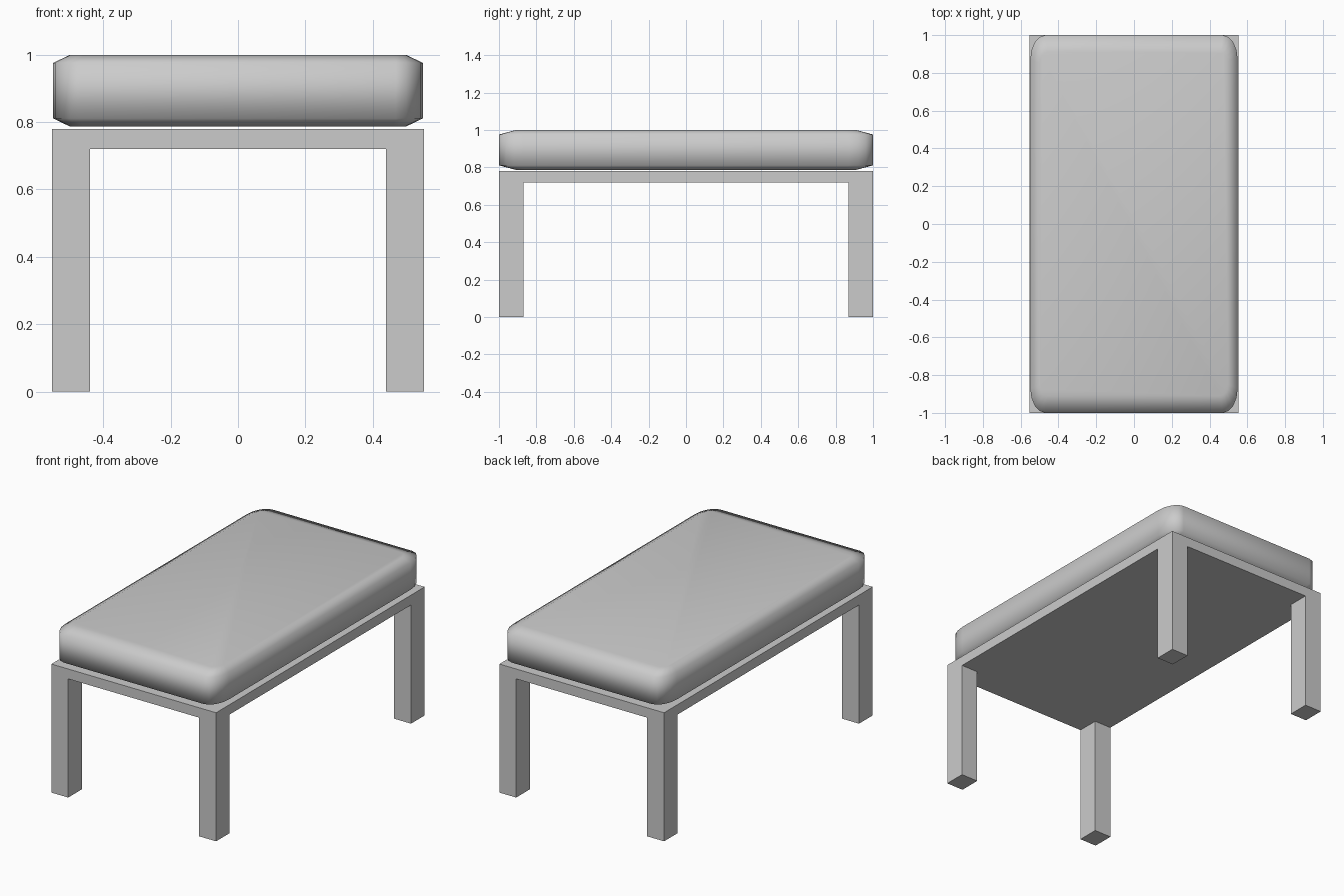
import bpy
import bmesh
from math import cos, sin, pi

if "Cube" in bpy.data.objects:
    bpy.data.objects.remove(bpy.data.objects["Cube"])

HX, HY = 0.553, 1.0


def finish(name, bm, smooth=False):
    bmesh.ops.recalc_face_normals(bm, faces=bm.faces)
    mesh = bpy.data.meshes.new(name)
    bm.to_mesh(mesh)
    bm.free()
    for p in mesh.polygons:
        p.use_smooth = smooth
    obj = bpy.data.objects.new(name, mesh)
    bpy.context.collection.objects.link(obj)
    return obj


def box(name, lo, hi):
    bm = bmesh.new()
    bmesh.ops.create_cube(bm, size=1)
    for v in bm.verts:
        v.co = [(a + b) / 2 + c * (b - a) for a, b, c in zip(lo, hi, v.co)]
    return finish(name, bm)


def rounded_ring(bm, hx, hy, rx, ry, z, segments=4):
    """Rectangle with elliptical corners, as a loop of vertices."""
    ring = []
    for k, (sx, sy) in enumerate([(1, 1), (-1, 1), (-1, -1), (1, -1)]):
        for i in range(segments + 1):
            a = (k + i / segments) * pi / 2
            ring.append(bm.verts.new((sx * (hx - rx) + rx * cos(a),
                                      sy * (hy - ry) + ry * sin(a), z)))
    return ring


# Table frame: thin slab on four square legs
box("frame_top", (-HX, -HY, 0.72), (HX, HY, 0.78))
for side, sx in (("left", -1), ("right", 1)):
    for end, sy in (("front", -1), ("back", 1)):
        x, y = sorted((sx * 0.44, sx * HX)), sorted((sy * 0.869, sy * HY))
        box(f"{end}_{side}_leg", (x[0], y[0], 0), (x[1], y[1], 0.72))

# Cushion: stacked rounded outlines with softly sloping top and bottom edges
bm = bmesh.new()
rings = [rounded_ring(bm, *r) for r in (
    (0.499, 0.91, 0.04, 0.06, 0.787),
    (0.549, 1.0, 0.08, 0.13, 0.811),
    (0.549, 1.0, 0.08, 0.13, 0.976),
    (0.499, 0.91, 0.04, 0.06, 1.0))]
for a, b in zip(rings, rings[1:]):
    n = len(a)
    for i in range(n):
        j = (i + 1) % n
        bm.faces.new((a[i], a[j], b[j], b[i]))
bm.faces.new(rings[0][::-1])
bm.faces.new(rings[-1])
finish("cushion", bm, smooth=True)
